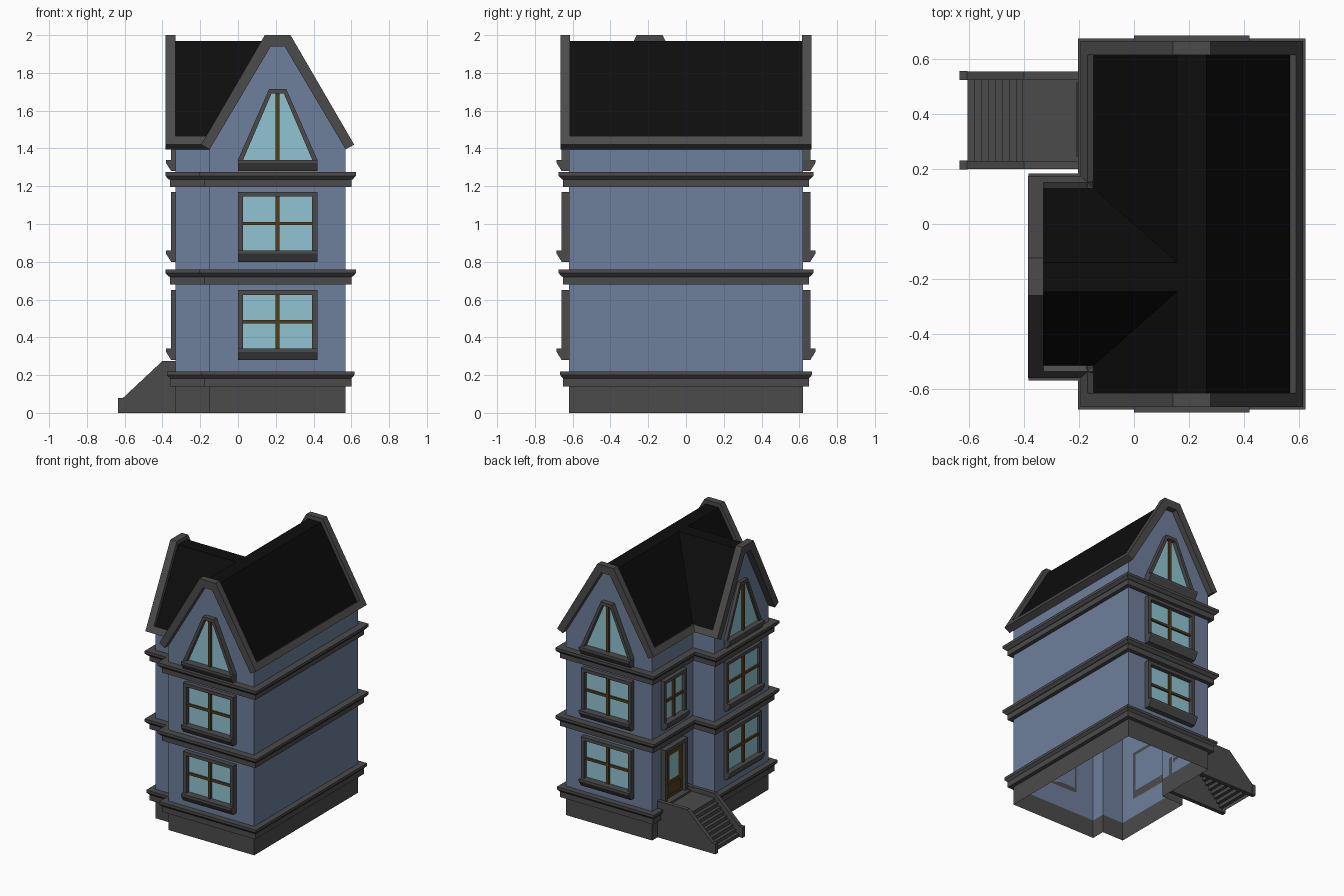
import bpy, bmesh
from math import radians
from mathutils import Matrix, Vector

if "Cube" in bpy.data.objects:
    bpy.data.objects.remove(bpy.data.objects["Cube"])


def mat(name, rgb):
    m = bpy.data.materials.new(name)
    m.diffuse_color = (*rgb, 1)
    m.use_nodes = True
    m.node_tree.nodes["Principled BSDF"].inputs["Base Color"].default_value = m.diffuse_color
    return m


TRIM = mat("dark_stone", (0.07, 0.07, 0.07))
WALL = mat("blue_wall", (0.155, 0.21, 0.335))
ROOF = mat("black_roof", (0.004, 0.004, 0.004))
GLASS = mat("pale_glass", (0.28, 0.56, 0.65))
WOOD = mat("brown_wood", (0.085, 0.05, 0.012))
I4 = Matrix.Identity(4)


def make(name, verts, faces, material, m=I4):
    me = bpy.data.meshes.new(name)
    me.from_pydata([m @ Vector(v) for v in verts], [], faces)
    bm = bmesh.new()
    bm.from_mesh(me)
    bmesh.ops.recalc_face_normals(bm, faces=bm.faces)
    bm.to_mesh(me)
    bm.free()
    me.materials.append(material)
    ob = bpy.data.objects.new(name, me)
    bpy.context.collection.objects.link(ob)
    return ob


def prism(name, poly, lo, hi, material, axis='y', m=I4):
    """Extrude a closed (a, z) outline along x or y."""
    n = len(poly)
    at = (lambda p, t: (t, p[0], p[1])) if axis == 'x' else (lambda p, t: (p[0], t, p[1]))
    verts = [at(p, t) for t in (lo, hi) for p in poly]
    faces = [(i, (i + 1) % n, n + (i + 1) % n, n + i) for i in range(n)]
    faces += [tuple(range(n)), tuple(range(n, 2 * n))]
    return make(name, verts, faces, material, m)


def rect(x0, x1, z0, z1):
    return [(x0, z0), (x1, z0), (x1, z1), (x0, z1)]


# House footprint (counter-clockwise), with the bay on the left
PLAN = [(-.15, -.62), (.57, -.62), (.57, .62), (-.15, .62),
        (-.15, .13), (-.33, .13), (-.33, -.515), (-.15, -.515)]


def band(name, profile, material):
    """Sweep an (outward offset, z) profile round the footprint with mitred corners."""
    n, k = len(PLAN), len(profile)
    verts = []
    for i in range(n):
        p = Vector(PLAN[i])
        a = (p - Vector(PLAN[i - 1])).normalized()
        b = (Vector(PLAN[(i + 1) % n]) - p).normalized()
        out = Vector((a.y + b.y, -a.x - b.x))
        verts += [(p.x + out.x * o, p.y + out.y * o, z) for o, z in profile]
    faces = [(i * k + j, (i + 1) % n * k + j, (i + 1) % n * k + j + 1, i * k + j + 1)
             for i in range(n) for j in range(k - 1)]
    return make(name, verts, faces, material)


# Base, walls and moulded ledges
band("base", [(0, 0), (0, .14)], TRIM)
band("walls", [(0, .14), (0, 1.4)], WALL)
for nm, z, s in (("lower_ledge", .14, -.008), ("middle_ledge", .68, 0), ("upper_ledge", 1.195, 0)):
    band(nm, [(0, z), (.03, z), (.03, z + .04), (.038 + s, z + .042), (.054 + s, z + .06),
              (.054 + s, z + .08), (0, z + .08)], TRIM)


# Gabled roofs: chains run eave, ridge flat, eave
def chain(c, half, ze, flat, zt):
    return [(c - half, ze), (c - flat, zt), (c + flat, zt), (c + half, ze)]


def gable_set(name, c, half, axis, wall_at, trims, roof_span, rims):
    inner = chain(c, half, 1.395, .037, 1.94)
    outer = chain(c, half + .045, 1.42, .068, 2.0)
    mid = chain(c, half + .0225, 1.4075, .053, 1.97)
    at = (lambda p, t: (t, p[0], p[1])) if axis == 'x' else (lambda p, t: (p[0], t, p[1]))
    for w in wall_at:
        make(name + "_gable_wall", [at(p, w) for p in inner], [(0, 1, 2, 3)], WALL)
    for lo, hi in trims:
        prism(name + "_gable_trim", inner + outer[::-1], lo, hi, TRIM, axis)
    # roof starts a little up the slope, behind the eave rim
    f = .078
    mid[0] = tuple(Vector(mid[0]).lerp(Vector(mid[1]), f))
    mid[3] = tuple(Vector(mid[3]).lerp(Vector(mid[2]), f))
    make(name + "_roof", [at(p, t) for t in roof_span for p in mid],
         [(i, i + 1, i + 5, i + 4) for i in range(3)], ROOF)
    for side, lo, hi in rims:
        e, r = (0, 1) if side < 0 else (3, 2)
        up = tuple(Vector(outer[e]).lerp(Vector(outer[r]), f))
        prism(name + "_eave_rim", [inner[e], outer[e], up, mid[e]], lo, hi, TRIM, axis)


gable_set("main", .21, .36, 'y', (-.62, .62), ((-.665, -.615), (.615, .665)), (-.615, .615),
          ((1, -.615, .615), (-1, .13, .615), (-1, -.615, -.515)))
gable_set("bay", -.1925, .3225, 'x', (-.33,), ((-.385, -.33),), (-.33, .157),
          ((-1, -.33, -.15), (1, -.33, -.15)))


# Windows are built facing -y and then placed on a wall
def place(x, y, deg):
    return Matrix.Translation((x, y, 0)) @ Matrix.Rotation(radians(deg), 4, 'Z')


def window(name, m, z, half, top=None, height=.37, depth=.038):
    top = half if top is None else top
    sill = z + .06
    zt = z + height
    t = .027
    ti = top - (t if top == half else .012)
    prism(name + "_frame", [(-half, sill), (-top, zt), (top, zt), (half, sill), (half - t, sill),
                            (ti, zt - .025), (-ti, zt - .025), (t - half, sill)],
          -depth, 0, TRIM, 'y', m)
    d = depth + .027
    prism(name + "_sill", [(0, z), (-depth, z), (-d, z + .043), (-d, sill), (0, sill)],
          -half, half, TRIM, 'x', m)
    make(name + "_glass", [(t - half, -.008, sill), (half - t, -.008, sill),
                           (ti, -.008, zt - .025), (-ti, -.008, zt - .025)], [(0, 1, 2, 3)], GLASS, m)
    prism(name + "_upright_bar", rect(-.011, .011, sill, zt - .025), -.022, -.005, WOOD, 'y', m)
    if top == half:
        zc = (sill + zt - .025) / 2
        prism(name + "_cross_bar", rect(t - half, half - t, zc - .009, zc + .009),
              -.02, -.005, WOOD, 'y', m)


for nm, m, dep in (("front", place(.21, -.62, 0), .038), ("back", place(.21, .62, 180), .038),
                   ("bay", place(-.33, -.1925, -90), .024)):
    window(nm + "_lower_window", m, .28, .21, depth=dep)
    window(nm + "_middle_window", m, .80, .21, depth=dep)
    window(nm + "_gable_window", m, 1.28, .21, .045, .435, dep)

# Door with a small window above it
entry = place(-.15, .38, -90)
window("entry_window", entry, .80, .135, depth=.03)
prism("door_frame", [(-.135, .22), (-.135, .65), (.135, .65), (.135, .22), (.108, .22),
                     (.108, .625), (-.108, .625), (-.108, .22)], -.038, 0, TRIM, 'y', entry)
prism("door", rect(-.108, .108, .22, .625), -.012, 0, WOOD, 'y', entry)
prism("door_glass", rect(-.055, .055, .39, .575), -.015, -.01, GLASS, 'y', entry)
prism("door_panel", rect(-.07, .07, .28, .36), -.02, -.01, WOOD, 'y', entry)
prism("door_step", rect(-.135, .135, .22, .255), -.06, 0, TRIM, 'y', entry)

# Entrance stairs: stepped outline between two side walls
steps = [(-.605, 0)]
for i in range(9):
    x = -.605 + i * .025
    steps += [(x, (i + 1) * .0267), (x + .025, (i + 1) * .0267)]
steps[-1] = (-.15, .24)
make("stairs", [(x, y, z) for y in (.222, .528) for x, z in steps],
     [(i, i + 1, i + 1 + len(steps), i + len(steps)) for i in range(len(steps) - 1)], TRIM)
for y in (.2, .525):
    prism("stair_side", [(-.61, 0), (-.61, .078), (-.40, .275), (-.15, .275), (-.15, 0)],
          y, y + .03, TRIM)
    prism("stair_post", rect(-.635, -.605, 0, .08), y - .001, y + .031, TRIM)
